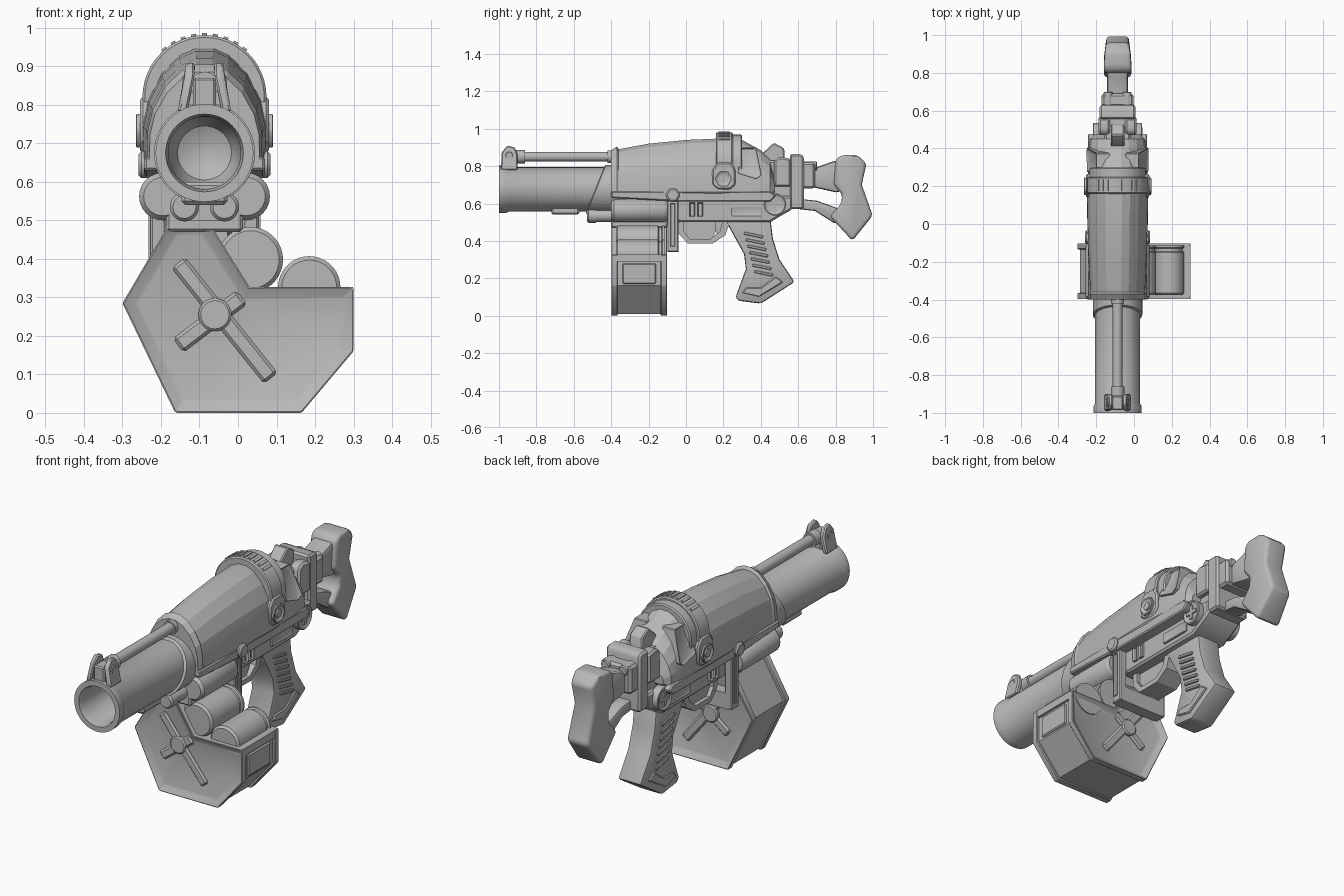
import bpy, bmesh, math
from mathutils import Vector

old = bpy.data.objects.get("Cube")
if old:
    bpy.data.objects.remove(old)

CX, BZ = -0.087, 0.675   # weapon centre line, bore height

metal = bpy.data.materials.new("plain grey")
metal.use_nodes = True
GREY = (0.48, 0.48, 0.48, 1)
metal.diffuse_color = GREY
metal.node_tree.nodes["Principled BSDF"].inputs["Base Color"].default_value = GREY


def finish(bm, name, bevel=0, segments=1, smooth=32, shape=None):
    """Clean up, bevel, mark sharp edges and link the part."""
    bmesh.ops.recalc_face_normals(bm, faces=bm.faces)
    if shape:
        for v in bm.verts:
            shape(v.co)
    if bevel:
        hard = [e for e in bm.edges if e.calc_face_angle(0) > math.radians(32)]
        bmesh.ops.bevel(bm, geom=hard, offset=bevel, segments=segments,
                        profile=0.5, affect='EDGES', clamp_overlap=True)
    for f in bm.faces:
        f.smooth = smooth > 0
    for e in bm.edges:
        e.smooth = e.calc_face_angle(0) < math.radians(smooth)
    mesh = bpy.data.meshes.new(name)
    bm.to_mesh(mesh)
    bm.free()
    mesh.materials.append(metal)
    ob = bpy.data.objects.new(name, mesh)
    bpy.context.scene.collection.objects.link(ob)
    return ob


def loft(name, rings, **kw):
    """Skin a list of point rings and cap both ends."""
    bm = bmesh.new()
    rows = [[bm.verts.new(p) for p in ring] for ring in rings]
    for a, b in zip(rows, rows[1:]):
        for i in range(len(a)):
            j = (i + 1) % len(a)
            bm.faces.new((a[i], a[j], b[j], b[i]))
    bm.faces.new(rows[0])
    bm.faces.new(rows[-1])
    return finish(bm, name, **kw)


def prism(name, axis, pts, lo, hi, inset=None, **kw):
    """Extrude a 2D outline along x or y; optionally sink one end face."""
    bm = bmesh.new()
    put = (lambda p, d: (d, p[0], p[1])) if axis == 'x' else (lambda p, d: (p[0], d, p[1]))
    a, b = [[bm.verts.new(put(p, d)) for p in pts] for d in (lo, hi)]
    ends = {'lo': bm.faces.new(a), 'hi': bm.faces.new(b)}
    for i in range(len(a)):
        j = (i + 1) % len(a)
        bm.faces.new((a[i], a[j], b[j], b[i]))
    if inset:
        bmesh.ops.recalc_face_normals(bm, faces=bm.faces)
        bmesh.ops.inset_region(bm, faces=[ends[inset[0]]], thickness=inset[1])
        bmesh.ops.translate(bm, verts=ends[inset[0]].verts,
                            vec=ends[inset[0]].normal * -inset[2])
    return finish(bm, name, **kw)


def mid(name, pts, half, **kw):
    """Outline in y,z, centred on the weapon."""
    return prism(name, 'x', pts, CX - half, CX + half, **kw)


def sides(name, pts, a, b, **kw):
    """Outline in y,z, repeated on both sides from offset a out to b."""
    sink = kw.pop("sink", None)
    for s, label in ((1, "left_"), (-1, "right_")):
        lo, hi = sorted((CX + s * a, CX + s * b))
        ins = (('hi' if s > 0 else 'lo'),) + sink if sink else None
        prism(label + name, 'x', pts, lo, hi, inset=ins, **kw)


def rect(a0, a1, b0, b1):
    return [(a0, b0), (a1, b0), (a1, b1), (a0, b1)]


def circle(a, b, r, n=32, start=0.0):
    return [(a + r * math.cos(start + math.tau * i / n),
             b + r * math.sin(start + math.tau * i / n)) for i in range(n)]


def bar(p, q, width):
    p, q = Vector(p), Vector(q)
    d = (q - p).normalized() * width / 2
    n = Vector((-d.y, d.x))
    return [p + n, q + n, q - n, p - n]


def tube(name, x, z, profile, n=40, **kw):
    """Turned part along y from (y, radius) pairs."""
    return loft(name, [[(a, y, b) for a, b in circle(x, z, r, n)] for y, r in profile], **kw)


# Barrel with open bore
tube("barrel", CX, BZ, [(-.38, .119), (-.95, .119), (-.965, .127), (-1, .127), (-1, .101),
                        (-.97, .094), (-.62, .092), (-.57, .07), (-.55, .03)], n=48)


def slant(co):
    if co.y < -.41:
        co.y -= max(0, .8 - co.z) * .4


tube("barrel_collar", CX, BZ, [(-.36, .131), (-.43, .131), (-.435, .122)], n=48, shape=slant)
mid("barrel_underblock", rect(-.72, -.57, .54, .6), .06, bevel=.01)

# Top rod and front sight
tube("top_rod", CX, .85, [(-.38, .034), (-.42, .034), (-.42, .026), (-.86, .026),
                          (-.86, .036), (-.91, .036)], n=20)
sight = [(-.99, .78), (-.985, .875), (-.955, .91), (-.915, .9), (-.9, .86), (-.9, .78)]


def splay(co):
    if co.z < .8:
        co.x += math.copysign(.02, co.x - CX)


sides("sight_plate", sight, .025, .05, bevel=.006, shape=splay)
mid("sight_base", rect(-.985, -.91, .77, .87), .03, bevel=.006)
sides("sight_bolt", circle(-.945, .855, .024, 6), .045, .058, bevel=.004)

# Faceted upper body
ARCH = [(.86, 0), (1, .1), (.99, .36), (.9, .57), (.68, .79), (.4, .94), (.14, 1)]


def arch(y, top, half, base=.63):
    right = [(CX + w * half, y, base + h * (top - base)) for w, h in ARCH]
    return right + [(2 * CX - x, y, z) for x, y, z in reversed(right)]


loft("upper_body", [arch(-.4, .885, .143), arch(-.37, .905, .15), arch(-.36, .89, .146),
                    arch(-.2, .92, .153), arch(0, .94, .16), arch(.17, .947, .163),
                    arch(.3, .94, .156), arch(.4, .885, .153), arch(.45, .84, .145),
                    arch(.475, .74, .12, .66)], smooth=14)
sides("body_rail", [(-.4, .63), (-.4, .665), (.45, .665), (.48, .64), (.45, .61), (-.02, .61)],
      .09, .157, bevel=.006)


# Band around the body, with notches and bolt pods
def hoop(r, leg):
    top = [(CX + r * math.cos(t * math.pi / 24), .82 + r * math.sin(t * math.pi / 24))
           for t in range(25)]
    return [(CX + r, leg)] + top + [(CX - r, leg)]


prism("band", 'y', hoop(.161, .74), .16, .25, bevel=.006)
prism("band_step", 'y', hoop(.148, .76), .24, .3, bevel=.006)
for i in range(9):
    a = math.radians(50 + i * 10)
    d = Vector((math.cos(a), math.sin(a)))
    c = Vector((CX, .82))
    prism("band_rib", 'y', bar(c + d * .14, c + d * .166, .013), .175, .235)
pod = [(.14, .70), (.14, .78), (.17, .82), (.24, .82), (.265, .78), (.265, .70), (.235, .675), (.17, .675)]
sides("bolt_pod", pod, .12, .168, bevel=.008)
sides("hex_bolt", circle(.2, .733, .05, 6), .15, .182, bevel=.006, sink=(.018, .012))
sides("bolt_core", circle(.2, .733, .02, 16), .15, .178)


def lean(co):
    if co.z > .84:
        co.x -= math.copysign(.05, co.x - CX)


sides("side_panel", [(.29, .9), (.375, .9), (.405, .75), (.375, .73), (.275, .76)],
      .09, .166, shape=lean, sink=(.014, .012), bevel=.004)

# Lower receiver with vents, slot and pivot discs
mid("receiver", [(-.1, .63), (-.1, .52), (-.03, .5), (.45, .5), (.5, .53), (.57, .57), (.57, .64)],
    .1, bevel=.01)
for y in (.02, .062):
    sides("vent", rect(y, y + .028, .53, .605), .09, .112, sink=(.006, .01))
sides("receiver_slot", rect(.24, .41, .53, .585), .09, .112, bevel=.006, sink=(.01, .006))
sides("pivot_disc", circle(.475, .595, .06, 28), .08, .135, bevel=.008, sink=(.012, .012))
for p, q in (((.44, .595), (.51, .595)), ((.475, .56), (.475, .63))):
    sides("pivot_cross", bar(p, q, .018), .1, .131)

# Trigger guard and trigger
mid("trigger_guard", [(-.04, .52), (-.04, .44), (.01, .385), (.14, .385), (.21, .43), (.24, .52),
                      (.2, .52), (.18, .45), (.13, .41), (.02, .41), (-.01, .45), (-.01, .52)], .06)
mid("trigger_housing", [(-.02, .52), (-.02, .45), (.02, .4), (.13, .4), (.16, .45), (.16, .52)], .04)
mid("trigger", [(.15, .52), (.165, .44), (.13, .41), (.19, .43), (.2, .52)], .02)

# Pistol grip
mid("grip", [(.2, .53), (.26, .42), (.31, .33), (.32, .25), (.265, .1), (.28, .08), (.40, .065),
             (.58, .18), (.5, .3), (.465, .41), (.45, .53)], .065, bevel=.014, segments=2)
for i in range(7):
    z = .225 + i * .034
    y = .415 - i * .009
    sides("grip_ridge", bar((y - .05, z + .012), (y + .05, z - .008), .015), .05, .073, bevel=.003)
sides("grip_foot", [(.3, .12), (.39, .1), (.52, .18), (.48, .21), (.4, .15), (.32, .15)],
      .05, .073, bevel=.005)

# Rear neck and hinge
mid("neck", rect(.4, .6, .6, .83), .07, bevel=.012)
mid("hinge", [(.4, .75), (.41, .87), (.47, .925), (.525, .895), (.53, .75)], .036, bevel=.006)
sides("hinge_block", [(.47, .69), (.47, .83), (.5, .85), (.56, .84), (.56, .69)], .04, .1, bevel=.01)
mid("rear_plate", [(.555, .57), (.555, .865), (.615, .865), (.63, .85), (.63, .57)], .095, bevel=.01)
mid("rear_cap", rect(.62, .69, .68, .82), .085, bevel=.012)
for dx in (-.05, .05):
    tube("rear_stud", CX + dx, .8, [(.6, .025), (.7, .025)], n=12, bevel=.005)

# Shoulder stock
mid("stock_upper_arm", [(.62, .70), (.62, .80), (.7, .795), (.8, .83), (.86, .8), (.86, .67), (.8, .66)],
    .055, bevel=.015, segments=2)
mid("stock_lower_arm", [(.6, .57), (.69, .56), (.8, .49), (.86, .55), (.81, .575), (.7, .615), (.6, .625)],
    .045, bevel=.012, segments=2)


def thin_end(co):
    if co.y > .93:
        co.x = CX + (co.x - CX) * .8


mid("shoulder_pad", [(.8, .835), (.83, .858), (.915, .86), (.965, .815), (.94, .7), (.998, .535),
                     (.89, .4), (.77, .53), (.83, .6), (.835, .65), (.79, .7)], .073,
    bevel=.024, segments=3, shape=thin_end)

# Magazine mount: block, side canisters, feed tubes and bracket
mid("magazine_mount", rect(-.4, -.1, .47, .64), .1, bevel=.008)
for s in (-1, 1):
    tube("mount_canister", CX + s * .108, .562, [(-.4, .05), (-.385, .062), (-.12, .062), (-.1, .05)], n=24)
    tube("feed_tube", CX + s * .052, .535, [(-.38, .034), (-.48, .034), (-.48, .038), (-.52, .038),
                                            (-.53, .03)], n=20)
mid("feed_bridge", rect(-.5, -.38, .5, .57), .05)
sides("bracket_arm", rect(-.1, -.04, .34, .64), .1, .14, bevel=.005)
sides("bracket_slot", rect(-.082, -.058, .37, .6), .13, .145, sink=(.006, .008))
sides("bracket_bolt", circle(-.07, .645, .04, 6), .12, .172, bevel=.008)
mid("bracket_base", rect(-.1, -.04, .34, .42), .12)

# Magazine: core, two framed caps with spoke and hub
OUT = [(-.3, .285), (-.177, .495), (-.075, .495), (.03, .327), (.3, .327), (.3, .16),
       (.165, 0), (-.163, 0)]
core = [(x * .955, .2 + (z - .2) * .955) for x, z in OUT]
prism("magazine_core", 'y', core, -.37, -.13)
for label, lo, hi, end in (("front", -.4, -.365, 'lo'), ("rear", -.135, -.1, 'hi')):
    prism(label + "_magazine_cap", 'y', OUT, lo, hi, inset=(end, .036, .02), bevel=.004)
    for p, q in (((-.155, .39), (.085, .09)), ((-.155, .175), (.01, .3))):
        prism(label + "_spoke", 'y', bar(p, q, .045), lo + .008, hi - .008, bevel=.008)
    prism(label + "_hub", 'y', circle(-.06, .255, .043, 20), lo + .002, hi - .002, bevel=.006)
prism("magazine_lip", 'y', rect(.03, .299, .29, .327), -.38, -.12)
prism("magazine_side_panel", 'x', rect(-.34, -.16, .17, .28), .27, .296, bevel=.006)

# Cartridges in the magazine
for x, z, r in ((.032, .398, .085), (.185, .326, .081)):
    tube("cartridge", x, z, [(-.375, r - .01), (-.365, r), (-.15, r), (-.145, r - .008),
                             (-.13, r - .008), (-.125, r), (-.115, r)], n=36)
